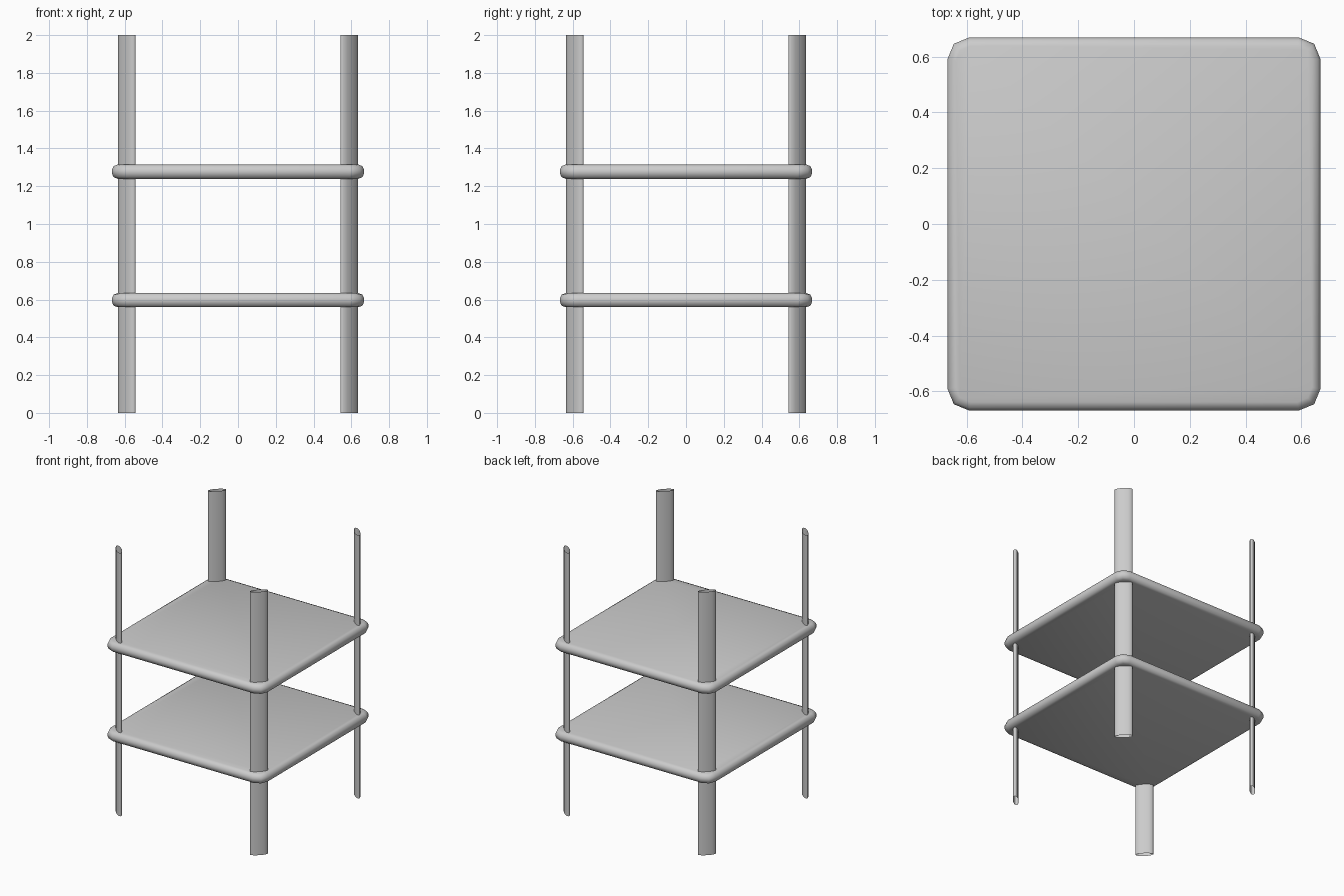
import bpy
import bmesh
import math
from mathutils import Matrix

cube = bpy.data.objects.get("Cube")
if cube:
    bpy.data.objects.remove(cube, do_unlink=True)

# One plain grey for the whole rack
grey = bpy.data.materials.new("light_grey")
grey.use_nodes = True
color = (0.6, 0.6, 0.6, 1.0)
grey.diffuse_color = color
grey.node_tree.nodes["Principled BSDF"].inputs["Base Color"].default_value = color


def finish(name, bm, location):
    """Turn a bmesh into a smooth shaded object."""
    mesh = bpy.data.meshes.new(name)
    for face in bm.faces:
        face.smooth = True
    bm.to_mesh(mesh)
    bm.free()
    mesh.materials.append(grey)
    obj = bpy.data.objects.new(name, mesh)
    obj.location = location
    bpy.context.collection.objects.link(obj)
    return obj


def is_vertical(edge):
    a, b = edge.verts
    return abs(a.co.z - b.co.z) > 0.01


def make_shelf(name, z, width=1.336, thickness=0.075):
    """Square board with rounded corners and a rounded rim."""
    bm = bmesh.new()
    bmesh.ops.create_cube(bm, size=1)
    bmesh.ops.scale(bm, vec=(width, width, thickness), verts=bm.verts)
    bmesh.ops.bevel(bm, geom=[e for e in bm.edges if is_vertical(e)],
                    offset=0.077, segments=2, profile=0.5, affect='EDGES')
    bmesh.ops.bevel(bm, geom=[e for e in bm.edges if not is_vertical(e)],
                    offset=0.03, segments=2, profile=0.5, affect='EDGES')
    return finish(name, bm, (0, 0, z))


def make_post(name, sx, sy, height=2.0, offset=0.589):
    """Flattened open tube, its broad side facing the corner."""
    bm = bmesh.new()
    bmesh.ops.create_cone(bm, cap_ends=False, segments=12,
                          radius1=1, radius2=1, depth=height)
    turn = Matrix.Rotation(math.atan2(sy, sx), 4, 'Z')
    bm.transform(turn @ Matrix.Diagonal((0.02, 0.064, 1, 1)))
    return finish(name, bm, (sx * offset, sy * offset, height / 2))


# Shelves
make_shelf("lower_shelf", 0.597)
make_shelf("upper_shelf", 1.277)

# Corner posts
for sy, depth_name in ((-1, "front"), (1, "back")):
    for sx, side_name in ((-1, "right"), (1, "left")):
        make_post(f"{depth_name}_{side_name}_post", sx, sy)
